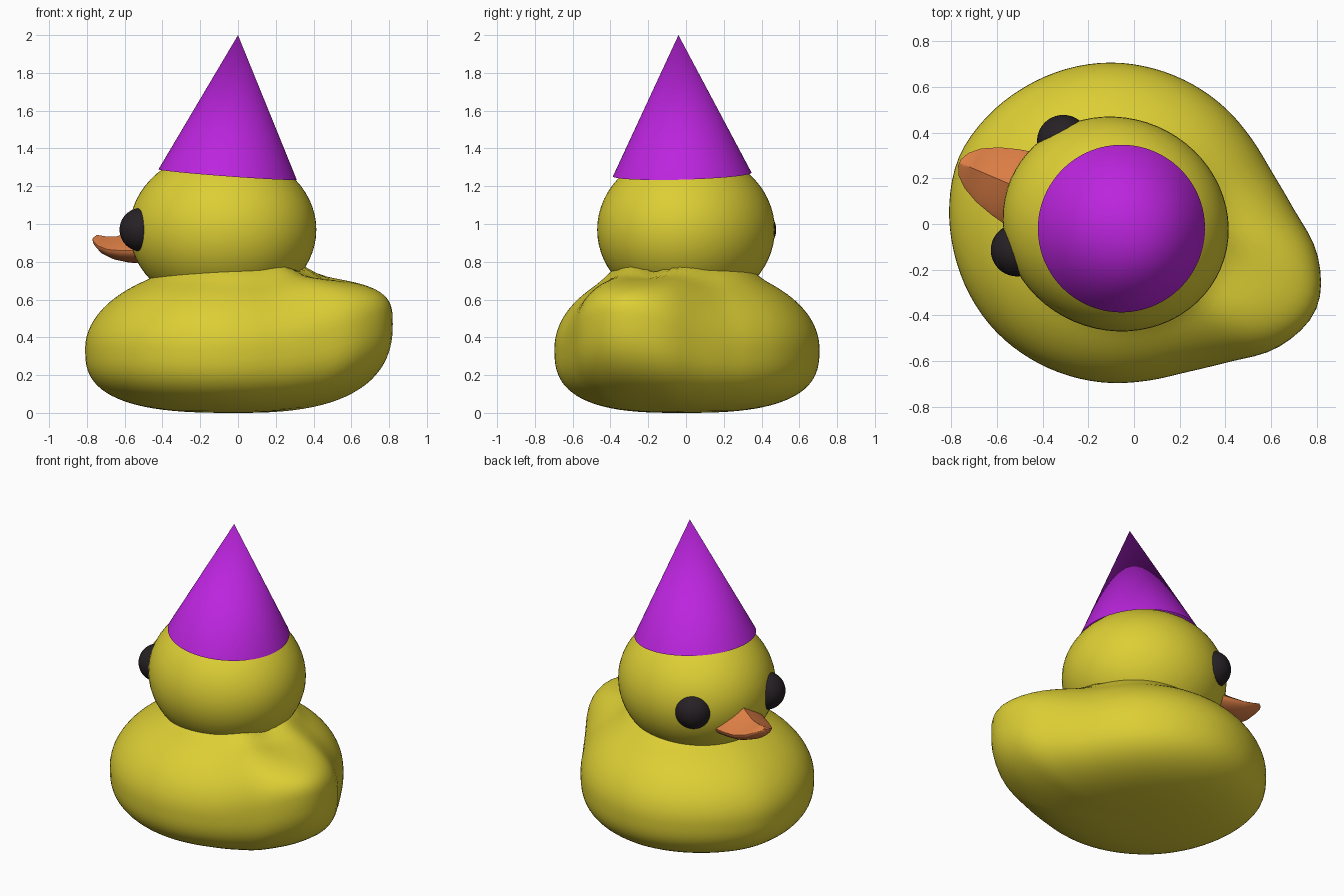
import bpy, bmesh, math
from mathutils import Vector

if "Cube" in bpy.data.objects:
    bpy.data.objects.remove(bpy.data.objects["Cube"])

TURN = math.radians(-23)   # direction of the tail; the face looks the opposite way
T = Vector((math.cos(TURN), math.sin(TURN), 0))
S = Vector((-math.sin(TURN), math.cos(TURN), 0))
HEAD = Vector((-0.08, 0, 0.97))


def material(name, rgb):
    m = bpy.data.materials.new(name)
    m.diffuse_color = (*rgb, 1)
    m.use_nodes = True
    m.node_tree.nodes["Principled BSDF"].inputs["Base Color"].default_value = m.diffuse_color
    return m


YELLOW = material("yellow", (0.72, 0.62, 0.035))
PURPLE = material("purple", (0.50, 0.018, 0.73))
ORANGE = material("orange", (0.72, 0.21, 0.06))
BLACK = material("black", (0.02, 0.015, 0.018))


def finish(ob, name, mat, angle=180):
    ob.name = name
    ob.data.materials.append(mat)
    bpy.ops.object.select_all(action='DESELECT')
    ob.select_set(True)
    bpy.context.view_layer.objects.active = ob
    bpy.ops.object.shade_smooth_by_angle(angle=math.radians(angle))
    return ob


def loft(name, rings, mat, angle=180):
    """Skin a list of closed rings and cap both ends."""
    bm = bmesh.new()
    rows = [[bm.verts.new(p) for p in ring] for ring in rings]
    n = len(rows[0])
    for a, b in zip(rows, rows[1:]):
        for i in range(n):
            j = (i + 1) % n
            bm.faces.new((a[i], a[j], b[j], b[i]))
    bm.faces.new(rows[0])
    bm.faces.new(rows[-1])
    bmesh.ops.recalc_face_normals(bm, faces=bm.faces)
    me = bpy.data.meshes.new(name)
    bm.to_mesh(me)
    bm.free()
    ob = bpy.data.objects.new(name, me)
    bpy.context.collection.objects.link(ob)
    return finish(ob, name, mat, angle)


def ellipsoid(name, loc, scale, mat):
    bpy.ops.mesh.primitive_uv_sphere_add(segments=64, ring_count=32, radius=1,
                                         location=loc, rotation=(0, 0, TURN))
    ob = bpy.context.object
    ob.scale = scale
    return finish(ob, name, mat)


def smooth(vals, t):
    """Catmull-Rom curve through evenly spaced values, mirrored at both ends."""
    k = min(int(t), len(vals) - 2)
    f, m = t - k, len(vals) - 1
    a, b, c, d = (vals[m - abs(m - abs(i))] for i in (k - 1, k, k + 1, k + 2))
    return b + 0.5 * f * (c - a + f * (2*a - 5*b + 4*c - d + f * (3*(b - c) + d - a)))


# body: plan outline radius every 15 degrees from tail to breast
PLAN = [.88, .825, .72, .668, .662, .675, .693, .715, .74, .762, .783, .805, .82]
rings = []
for row in range(45):
    th = math.radians(-89 + 178 * row / 44)
    c, s = math.cos(th), math.sin(th)
    ring = []
    for i in range(96):
        phi = math.tau * i / 96
        d = min(phi, math.tau - phi)
        tail = math.exp(-(d / 0.45) ** 2)
        widest, top = 0.34 + 0.14 * tail, 0.79 - 0.07 * tail
        n = 2.8 - 0.4 * tail if s < 0 else 2 + 1.5 * tail
        r = smooth(PLAN, math.degrees(d) / 15) * c ** (2 / n)
        h = abs(s) ** (2 / n)
        z = widest * (1 - h) if s < 0 else widest + (top - widest) * h
        if s > 0:   # small raised neck
            z += 0.04 * math.exp(-((r - 0.34) / 0.07) ** 2)
        p = T * (r * math.cos(phi)) + S * (r * math.sin(phi) - 0.03)
        ring.append((p.x, p.y, z))
    rings.append(ring)
loft("body", rings, YELLOW)

# head
ellipsoid("head", HEAD, (0.5, 0.465, 0.42), YELLOW)

# eyes
for side, label in ((1, "left"), (-1, "right")):
    ellipsoid("eye_" + label, HEAD - T * 0.353 + S * (side * 0.259 - 0.015),
              (0.115, 0.115, 0.115), BLACK)

# beak: distance forward, half width, ridge height, edge height, underside height
rings = []
for f, w, zt, zs, zb in ((.35, .17, 1.02, .86, .79), (.45, .17, 1.0, .86, .79),
                         (.52, .155, .965, .86, .795), (.60, .13, .935, .865, .81),
                         (.67, .095, .935, .885, .84), (.715, .055, .942, .91, .88),
                         (.735, .015, .93, .92, .905)):
    ring = []
    for i in range(32):
        a = math.tau * i / 32
        v, h = math.cos(a), math.sin(a)
        z = zs + (zt - zs) * (1 - abs(v)) ** 0.9 if h > 0 else zs + (zs - zb) * h
        p = HEAD - T * f + S * (w * v - 0.02)
        ring.append((p.x, p.y, z))
    rings.append(ring)
loft("beak", rings, ORANGE, 50)

# party hat, leaning slightly and open underneath
base, tip = Vector((-0.055, -0.02, 1.262)), Vector((0, -0.04, 2.0))
axis = tip - base
bpy.ops.mesh.primitive_cone_add(vertices=96, radius1=0.367, radius2=0, depth=axis.length,
                                end_fill_type='NOTHING', location=(base + tip) / 2,
                                rotation=axis.to_track_quat('Z', 'Y').to_euler())
finish(bpy.context.object, "hat", PURPLE)
